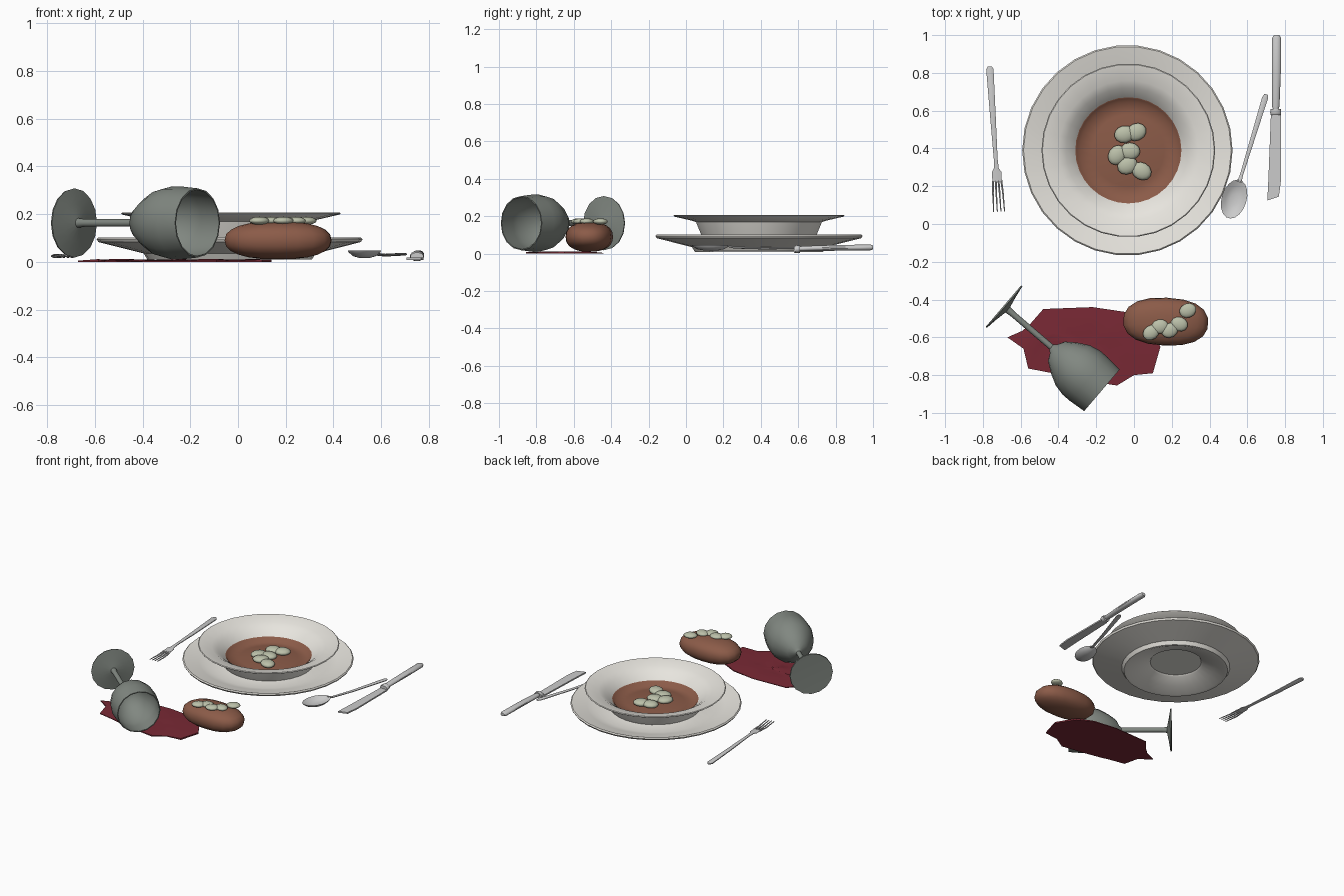
import bpy, bmesh, math, random
from mathutils import Vector, Matrix

if "Cube" in bpy.data.objects:
    bpy.data.objects.remove(bpy.data.objects["Cube"])

random.seed(4)


def mat(name, c):
    m = bpy.data.materials.new(name)
    m.diffuse_color = (*c, 1)
    m.use_nodes = True
    m.node_tree.nodes["Principled BSDF"].inputs["Base Color"].default_value = m.diffuse_color
    return m


BROWN = mat("roast_brown", (0.26, 0.105, 0.065))
RED = mat("napkin_red", (0.19, 0.022, 0.035))
PALE = mat("pale_green", (0.5, 0.53, 0.4))
GLASS = mat("smoky_glass", (0.22, 0.245, 0.22))
CHINA = mat("china", (0.8, 0.78, 0.73))


def finish(name, bm, material=None, matrix=None, angle=40, recalc=True):
    if matrix is not None:
        bm.transform(matrix)
    if recalc:
        bmesh.ops.recalc_face_normals(bm, faces=bm.faces)
    me = bpy.data.meshes.new(name)
    bm.to_mesh(me)
    bm.free()
    ob = bpy.data.objects.new(name, me)
    bpy.context.collection.objects.link(ob)
    if material:
        me.materials.append(material)
    bpy.ops.object.select_all(action='DESELECT')
    ob.select_set(True)
    bpy.context.view_layer.objects.active = ob
    bpy.ops.object.shade_smooth_by_angle(angle=math.radians(angle))
    return ob


def loft(bm, rings, caps=True):
    """Bridge equal-length closed rings of points."""
    vs = [[bm.verts.new(p) for p in r] for r in rings]
    n = len(vs[0])
    for a, b in zip(vs, vs[1:]):
        for i in range(n):
            j = (i + 1) % n
            bm.faces.new((a[i], a[j], b[j], b[i]))
    if caps:
        bm.faces.new(vs[0])
        bm.faces.new(vs[-1])


def lathe(name, profile, n, matrix, material, angle=40):
    bm = bmesh.new()
    loft(bm, [[(max(r, 1e-4) * math.cos(math.tau * i / n),
                max(r, 1e-4) * math.sin(math.tau * i / n), z)
               for i in range(n)] for r, z in profile])
    bmesh.ops.remove_doubles(bm, verts=bm.verts, dist=3e-4)
    return finish(name, bm, material, matrix, angle)


def bar(bm, stations, n=8):
    """Tube along y: stations are (x, y, z, half width, half height)."""
    loft(bm, [[(x + w * math.cos(math.tau * (i + .5) / n), y,
                z + h * math.sin(math.tau * (i + .5) / n))
               for i in range(n)] for x, y, z, w, h in stations])


def pebble(name, loc, size, material, rot=0.0, boxy=1.0, segs=12):
    bm = bmesh.new()
    bmesh.ops.create_uvsphere(bm, u_segments=segs, v_segments=segs * 2 // 3, radius=1)
    for v in bm.verts:
        v.co = Vector([math.copysign(abs(c) ** boxy, c) * s for c, s in zip(v.co, size)])
    return finish(name, bm, material,
                  Matrix.Translation(loc) @ Matrix.Rotation(rot, 4, 'Z'), 60)


# Plate, soup bowl and its filling share one centre
at = Matrix.Translation((-0.035, 0.39, 0))
lathe("plate", [(0, .075), (.17, .075), (.18, .065), (.26, .04), (.325, .012), (.345, .01),
                (.36, .035), (.46, .06), (.55, .083), (.557, .095), (.55, .102),
                (.45, .08), (.38, .06), (.3, .075), (.2, .085), (0, .085)], 30, at, CHINA)
at = Matrix.Translation((-0.03, 0.39, 0))
lathe("soup_bowl", [(0, .088), (.25, .088), (.295, .07), (.31, .1), (.338, .168), (.36, .176),
                    (.455, .198), (.46, .203), (.455, .207), (.37, .19), (.33, .166),
                    (.28, .122), (.26, .094), (0, .094)], 30, at, CHINA)
lathe("bowl_food", [(0, .09), (.262, .09), (.281, .125), (.274, .122), (.255, .097),
                    (.19, .104), (.1, .112), (0, .114)], 32, at, BROWN, 60)

# Garnish in the bowl
for i, (x, y, r) in enumerate([(-.05, .475, .2), (.012, .487, .4), (-.09, .365, 1), (-.022, .385, 0),
                               (-.035, .31, .5), (.04, .28, -.5)]):
    pebble(f"bowl_garnish_{i}", (x, y, .124), (.055, .046, .022), PALE, r)

# Roll lying on the napkin, with garnish
pebble("roll", (.168, -.517, .09), (.226, .127, .08), BROWN, -.04, .85, 18)
for i, (x, y, r) in enumerate([(.09, -.575, .6), (.137, -.543, .2), (.19, -.563, .5),
                               (.24, -.53, -.3), (.285, -.458, .4)]):
    pebble(f"roll_garnish_{i}", (x, y, .172), (.046, .038, .017), PALE, r)

# Tipped goblet: lathe along a horizontal axis
axis = Vector((.76, -.65, 0)).normalized()
gob = Matrix.Translation((-.688, -.437, .163)) @ axis.to_track_quat('Z', 'Y').to_matrix().to_4x4()
lathe("goblet", [(0, 0), (.143, -.004), (.145, .004), (.08, .014), (.02, .026), (.016, .06),
                 (.016, .33), (.03, .345), (.068, .365), (.108, .42), (.14, .48), (.153, .54),
                 (.153, .59), (.145, .682), (.139, .682), (.147, .58), (.146, .54), (.13, .48),
                 (.1, .425), (.06, .375), (0, .362)], 16, gob, GLASS)

# Crumpled napkin
outline = [(-.67, -.6), (-.59, -.565), (-.55, -.53), (-.48, -.45), (-.22, -.44), (-.05, -.465),
           (.06, -.52), (.14, -.65), (.1, -.79), (0, -.8), (-.09, -.855), (-.25, -.83),
           (-.4, -.8), (-.43, -.79), (-.56, -.765), (-.585, -.66)]
c = Vector((-.24, -.635))
rings = []
for s in (1, .8, .55, .3, .02):
    rings.append([(*(c + (Vector(p) - c) * s), random.uniform(.003, .012)) for p in outline])
bm = bmesh.new()
loft(bm, [[(x, y, 0) for x, y, z in rings[-1]]] + [[(x, y, 0) for x, y, z in rings[0]]] + rings)
finish("napkin", bm, RED)

# Fork: handle, palm and four tines, modelled along y then turned
bm = bmesh.new()
bar(bm, [(0, .57, .024, .012, .006), (0, .555, .024, .021, .009), (0, .3, .024, .016, .008),
         (0, .08, .027, .011, .006), (0, .03, .027, .014, .005), (0, .01, .026, .027, .004),
         (0, -.04, .024, .027, .004)])
for k in range(4):
    x = -.022 + k * .0147
    bar(bm, [(x, -.035, .024, .006, .005), (x * 1.2, -.1, .019, .005, .004),
             (x * 1.3, -.2, .026, .003, .003)], 6)
finish("fork", bm, None, Matrix.Translation((-.727, .265, 0)) @ Matrix.Rotation(.065, 4, 'Z'))

# Spoon: shallow oval dish and slim handle
spoon = Matrix.Translation((.53, .132, 0)) @ Matrix.Rotation(-.297, 4, 'Z')
bm = bmesh.new()
n = 18
loft(bm, [[(.066 * s * math.cos(math.tau * i / n), .106 * s * math.sin(math.tau * i / n), z)
           for i in range(n)]
          for s, z in [(.3, .016), (.7, .024), (.95, .04), (1, .047), (.94, .045),
                       (.68, .03), (.3, .022)]])
finish("spoon_dish", bm, None, spoon)
bm = bmesh.new()
bar(bm, [(0, .095, .042, .013, .006), (0, .13, .033, .009, .006), (0, .3, .028, .012, .006),
         (0, .56, .032, .017, .006), (0, .58, .032, .01, .004)])
finish("spoon_handle", bm, None, spoon)

# Knife: flat blade, collar and round handle
bm = bmesh.new()
blade = [(.725, .585), (.777, .585), (.778, .23), (.767, .145), (.706, .125), (.712, .25)]
loft(bm, [[(x, y, z) for x, y in blade] for z in (.008, .018)])
finish("knife_blade", bm)
bm = bmesh.new()
bar(bm, [(.75, .578, .022, .028, .017), (.75, .59, .024, .03, .022), (.75, .61, .024, .028, .02)], 12)
finish("knife_collar", bm)
bm = bmesh.new()
bar(bm, [(.751, .605, .026, .014, .012), (.75, .625, .027, .021, .014), (.754, .8, .031, .024, .016),
         (.755, .985, .033, .024, .016), (.755, 1.0, .033, .015, .011)], 12)
finish("knife_handle", bm)
